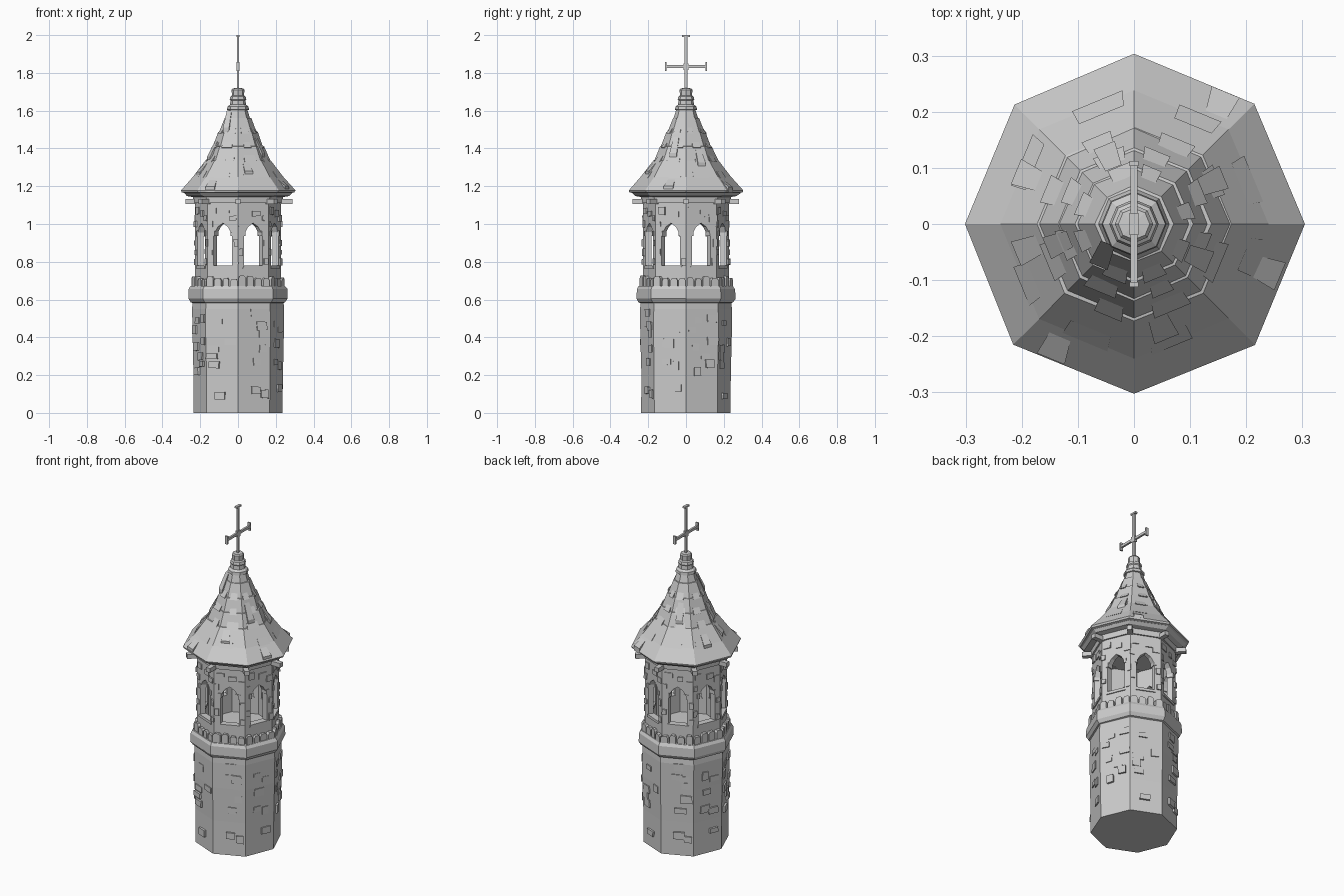
import bpy, bmesh, math, random
from mathutils import Vector

if "Cube" in bpy.data.objects:
    bpy.data.objects.remove(bpy.data.objects["Cube"])

random.seed(4)
C, T = math.cos(math.pi / 8), math.tan(math.pi / 8)

stone = bpy.data.materials.new("pale grey stone")
stone.diffuse_color = (0.6, 0.6, 0.6, 1)
stone.use_nodes = True
stone.node_tree.nodes["Principled BSDF"].inputs["Base Color"].default_value = stone.diffuse_color


def finish(name, bm):
    bmesh.ops.remove_doubles(bm, verts=bm.verts, dist=0.0001)
    bmesh.ops.recalc_face_normals(bm, faces=bm.faces)
    me = bpy.data.meshes.new(name)
    bm.to_mesh(me)
    bm.free()
    me.materials.append(stone)
    ob = bpy.data.objects.new(name, me)
    bpy.context.collection.objects.link(ob)
    return ob


def lathe(name, profile, jitter=0.0, n=8):
    """Eight-sided turned solid, corners on the axes, closed at both ends."""
    bm = bmesh.new()
    rings = []
    for r, z in profile:
        ring = []
        for i in range(n):
            a = 2 * math.pi * i / n
            rr = r + random.uniform(-jitter, jitter)
            ring.append(bm.verts.new((rr * math.cos(a), rr * math.sin(a), z)))
        rings.append(ring)
    for a, b in zip(rings, rings[1:]):
        for i in range(n):
            j = (i + 1) % n
            bm.faces.new((a[i], a[j], b[j], b[i]))
    bm.faces.new(rings[0][::-1])
    bm.faces.new(rings[-1])
    return finish(name, bm)


def on_face(i, u, z, ap):
    """Point on side i: u runs -1..1 across it, ap is the distance from the axis."""
    a = math.pi / 8 + i * math.pi / 4
    n, t = Vector((math.cos(a), math.sin(a), 0)), Vector((-math.sin(a), math.cos(a), 0))
    return n * ap + t * (u * ap * T) + Vector((0, 0, z))


def prism(bm, i, pts, inner, outer, open_mid=False):
    """Extrude a (u, z) outline on side i between two distances from the axis."""
    a = [bm.verts.new(on_face(i, u, z, inner)) for u, z in pts]
    b = [bm.verts.new(on_face(i, u, z, outer)) for u, z in pts]
    bm.faces.new(a[::-1])
    bm.faces.new(b)
    for k in range(len(pts)):
        m = (k + 1) % len(pts)
        if open_mid and pts[k][0] == 0 and pts[m][0] == 0:
            continue
        bm.faces.new((a[k], a[m], b[m], b[k]))


def rough_rect(u, z, w, h, j=0.1):
    f = lambda s: s * (1 + random.uniform(-j, j))
    return [(u - f(w), z - f(h)), (u + f(w), z - f(h)), (u + f(w), z + f(h)), (u - f(w), z + f(h))]


def box(bm, x0, x1, y0, y1, z0, z1, ang=0.0):
    c, s = math.cos(ang), math.sin(ang)
    v = [bm.verts.new((x * c - y * s, x * s + y * c, z))
         for z in (z0, z1) for x, y in ((x0, y0), (x1, y0), (x1, y1), (x0, y1))]
    for f in ((3, 2, 1, 0), (4, 5, 6, 7), (0, 1, 5, 4), (1, 2, 6, 5), (2, 3, 7, 6), (3, 0, 4, 7)):
        bm.faces.new([v[k] for k in f])


# Shaft and ledge
lathe("shaft", [(.236, 0), (.237, .2), (.241, .4), (.243, .55), (.238, .6)], 0.002)
lathe("ledge", [(.235, .58), (.25, .585), (.263, .605), (.261, .655), (.25, .672), (.1, .674)], 0.002)

# Raised bricks on the shaft, four side patterns
bricks = [
    [(-.6, .44), (-.25, .49), (-.4, .35), (.2, .3), (.45, .26), (.6, .5), (.65, .38), (-.3, .22)],
    [(-.2, .475), (.5, .375), (-.5, .34), (-.6, .3), (-.45, .255), (-.1, .09)],
    [(.1, .53), (.45, .46), (0, .47), (.5, .42), (.55, .34), (.2, .27), (.1, .12), (.65, .1)],
    [(-.2, .47), (.4, .44), (-.1, .37), (-.2, .27), (.35, .25), (.4, .13)],
]
bm = bmesh.new()
for i in range(8):
    for u, z in bricks[i % 4]:
        ap = .241 * C
        prism(bm, i, rough_rect(u, z, random.uniform(.2, .34), random.uniform(.014, .024)),
              ap - .02, ap + random.uniform(.003, .009))
finish("shaft_bricks", bm)

# Belfry walls: two mirrored halves per side leave a pointed window
R = .227 * C
W = .6
half = [(0, .66), (1, .66), (1, 1.14), (0, 1.14), (0, 1.005), (W * .55, .985), (W, .945), (W, .775), (0, .775)]
bm = bmesh.new()
for i in range(8):
    for s in (1, -1):
        prism(bm, i, [(u * s, z) for u, z in half], R - .03, R, True)
finish("belfry_walls", bm)

# Window trim: sills and stones at the arch springing
bm = bmesh.new()
for i in range(8):
    prism(bm, i, rough_rect(0, .772, W + .06, .008), R - .032, R + .006)
    for s in (-1, 1):
        prism(bm, i, rough_rect(s * (W + .02), .95, .09, .014), R - .032, R + .005)
finish("window_trim", bm)

# Bricks on the belfry
bm = bmesh.new()
for i in range(8):
    for u, z in ((-.6, 1.07), (.2, 1.055), (.72, 1.03), (-.82, .85), (.84, .8), (.85, .9), (-.84, 1.0)):
        w = random.uniform(.16, .28) if z > 1.02 else .13
        prism(bm, i, rough_rect(u + random.uniform(-.06, .06), z, w, random.uniform(.012, .02)),
              R - .015, R + random.uniform(.004, .009))
finish("belfry_bricks", bm)

# Ring of upright stones standing on the ledge
bm = bmesh.new()
for i in range(8):
    for k in range(4):
        u, w, h = -.75 + .5 * k, random.uniform(.17, .22), random.uniform(.705, .728)
        prism(bm, i, [(u - w, .66), (u + w, .66), (u + w, h - .01), (u + w * .6, h),
                      (u - w * .6, h), (u - w, h - .012)], R - .01, R + random.uniform(.014, .022))
finish("parapet_stones", bm)

# Beams poking out under the eaves, with the wall plate
bm = bmesh.new()
for i in range(8):
    box(bm, .17, .285 + random.uniform(-.008, .005), -.014, .014, 1.107, 1.133, i * math.pi / 4)
finish("eave_beams", bm)
lathe("wall_plate", [(.2, 1.11), (.236, 1.11), (.238, 1.145), (.2, 1.15)])

# Roof: stepped courses on a flared spire
spire = [(.303, 1.178), (.238, 1.25), (.175, 1.335), (.138, 1.41), (.105, 1.485), (.07, 1.56), (.044, 1.625)]
lathe("roof_lower_course", [(.2, 1.135), (.27, 1.148), (.285, 1.163), (.15, 1.3)], 0.004)
steps = [(.22, 1.15), (.298, 1.168)]
for k, (r, z) in enumerate(spire):
    if k in (2, 3, 4, 5):
        steps.append((r - .001, z + .001))
        steps.append((r - .006, z + .002))
    else:
        steps.append((r, z))
lathe("roof", steps, 0.002)


def roof_height(r):
    for (r0, z0), (r1, z1) in zip(spire, spire[1:]):
        if r1 <= r <= r0:
            return z0 + (r0 - r) / (r0 - r1) * (z1 - z0)
    return spire[-1][1]


# Lifted tiles, placed by their plan position
tiles = [(-.14, -.22), (.05, -.185), (.24, -.085), (.155, .215), (-.045, .12), (-.19, .085), (-.135, -.035),
         (-.19, -.045), (.115, -.06), (.14, .075), (-.055, -.055)]
bm = bmesh.new()
for x, y in tiles:
    i = int((math.atan2(y, x) % (2 * math.pi)) // (math.pi / 4))
    a = math.pi / 8 + i * math.pi / 4
    ap = x * math.cos(a) + y * math.sin(a)
    u0 = (-x * math.sin(a) + y * math.cos(a))
    w = .014 + .05 * ap
    vs = []
    for da, lift, ws in ((.022, .018, 1), (-.022, .001, .75)):
        for low in (-.012, lift):
            q = ap + da
            z = roof_height(min(q / C, .302)) + low
            for s in (-1, 1):
                vs.append(bm.verts.new(on_face(i, (u0 + s * w * ws) / (q * T), z, q)))
    for f in ((0, 1, 3, 2), (4, 6, 7, 5), (2, 3, 7, 6), (0, 4, 5, 1), (0, 2, 6, 4), (1, 5, 7, 3)):
        bm.faces.new([vs[k] for k in f])
finish("lifted_roof_tiles", bm)

# Loose shingle edges along the courses
bm = bmesh.new()
for i in range(8):
    for r, z in spire[1:5]:
        u, w, ap = random.uniform(-.4, .4), random.uniform(.35, .55), r * C
        lo = [on_face(i, u + s * w, z - .006, ap + .008) for s in (-1, 1)]
        hi = [on_face(i, u + s * w, z + .03, ap - .018) for s in (1, -1)]
        base = [on_face(i, u + s * w, z - .008, ap - .004) for s in (-1, 1)]
        v = [bm.verts.new(p) for p in lo + hi + base]
        for f in ((0, 1, 2, 3), (0, 4, 5, 1), (3, 4, 0), (1, 5, 2), (2, 5, 4, 3)):
            bm.faces.new([v[k] for k in f])
finish("shingle_edges", bm)

# Spire collar
lathe("spire_collar", [(.04, 1.6), (.058, 1.605), (.056, 1.622), (.042, 1.632), (.04, 1.655), (.044, 1.66),
                       (.04, 1.675), (.032, 1.68), (.034, 1.71), (.028, 1.718), (.01, 1.72)])

# Cross with flared ends, arms along y
bm = bmesh.new()
box(bm, -.006, .006, -.008, .008, 1.71, 2.0)
box(bm, -.008, .008, -.014, .014, 1.815, 1.85)
box(bm, -.006, .006, -.105, .105, 1.826, 1.841)
box(bm, -.008, .008, -.02, .02, 1.99, 2.0)
for s in (-1, 1):
    y = sorted((s * .103, s * .112))
    box(bm, -.008, .008, y[0], y[1], 1.81, 1.858)
finish("cross", bm)
